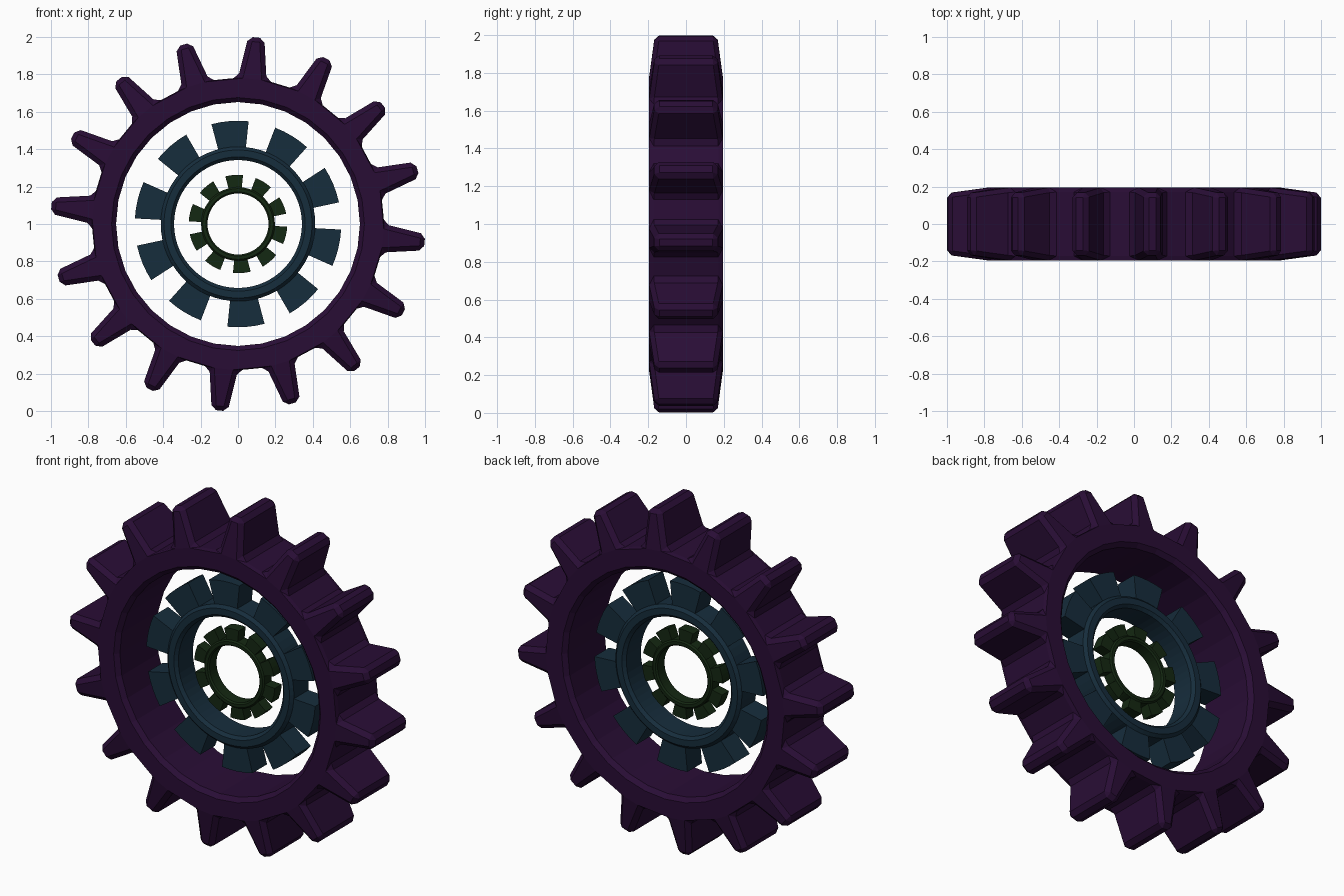
import bpy, bmesh
from math import cos, sin, pi, radians

if "Cube" in bpy.data.objects:
    bpy.data.objects.remove(bpy.data.objects["Cube"])


def material(name, rgb):
    m = bpy.data.materials.new(name)
    m.diffuse_color = (*rgb, 1)
    m.use_nodes = True
    m.node_tree.nodes["Principled BSDF"].inputs["Base Color"].default_value = m.diffuse_color
    return m


def polar(r, a, y):
    # point on a wheel lying in the XZ plane, centred at z = 1
    return (r * cos(a), y, 1 + r * sin(a))


def finish(bm, name, mat):
    bmesh.ops.recalc_face_normals(bm, faces=bm.faces)
    me = bpy.data.meshes.new(name)
    bm.to_mesh(me)
    bm.free()
    ob = bpy.data.objects.new(name, me)
    bpy.context.collection.objects.link(ob)
    me.materials.append(mat)
    return ob


def add_bevel(ob, width):
    b = ob.modifiers.new("bevel", 'BEVEL')
    b.width = width
    b.segments = 1
    b.limit_method = 'ANGLE'
    b.angle_limit = radians(30)


def outer_gear(name, mat, teeth=16):
    r_in, r_root, r_tip = 0.652, 0.782, 1.003
    y_ring, y_tip, tip_half = 0.195, 0.165, radians(2.45)
    step = pi / teeth
    n = teeth * 2
    bm = bmesh.new()
    ring = lambda r, y: [bm.verts.new(polar(r, i * step, y)) for i in range(n)]
    inner = [ring(r_in, -y_ring), ring(r_in, y_ring)]
    root = [ring(r_root, -y_ring), ring(r_root, y_ring)]
    for i in range(n):
        j = (i + 1) % n
        bm.faces.new((inner[0][i], inner[0][j], inner[1][j], inner[1][i]))
        for s in (0, 1):
            bm.faces.new((inner[s][i], inner[s][j], root[s][j], root[s][i]))
        if i % 2 == 0:      # gap between teeth
            bm.faces.new((root[0][i], root[0][j], root[1][j], root[1][i]))
            continue
        mid = (i + 0.5) * step   # tapered tooth
        tip = [[bm.verts.new(polar(r_tip, mid + k * tip_half, y)) for k in (-1, 1)]
               for y in (-y_tip, y_tip)]
        for s in (0, 1):
            bm.faces.new((root[s][i], root[s][j], tip[s][1], tip[s][0]))
        for k, v in ((0, i), (1, j)):
            bm.faces.new((root[0][v], root[1][v], tip[1][k], tip[0][k]))
        bm.faces.new((tip[0][0], tip[0][1], tip[1][1], tip[1][0]))
    add_bevel(finish(bm, name, mat), 0.024)


def inner_gear(name, mat, scale, teeth=10):
    # bevelled ring
    n, r0, r1, y = 60, 0.342 * scale, 0.413 * scale, 0.085 * scale
    bm = bmesh.new()
    prof = [(r0, -y), (r1, -y), (r1, y), (r0, y)]
    loops = [[bm.verts.new(polar(r, 2 * pi * i / n, d)) for r, d in prof]
             for i in range(n)]
    for i in range(n):
        a, b = loops[i], loops[(i + 1) % n]
        for k in range(4):
            m = (k + 1) % 4
            bm.faces.new((a[k], a[m], b[m], b[k]))
    add_bevel(finish(bm, name + "_ring", mat), 0.017 * scale)

    # flared teeth with curved tips
    bm = bmesh.new()
    seg, half, d = 4, radians(10.4), 0.068 * scale
    for t in range(teeth):
        mid = radians(22.5) + t * 2 * pi / teeth
        arc = [mid - half + 2 * half * k / seg for k in range(seg + 1)]
        pts = [(0.38 * scale, a) for a in arc] + [(0.552 * scale, a) for a in reversed(arc)]
        face = bm.faces.new([bm.verts.new(polar(r, a, -d)) for r, a in pts])
        ext = bmesh.ops.extrude_face_region(bm, geom=[face], use_keep_orig=True)
        new = [v for v in ext["geom"] if isinstance(v, bmesh.types.BMVert)]
        bmesh.ops.translate(bm, verts=new, vec=(0, 2 * d, 0))
    finish(bm, name + "_teeth", mat)


outer_gear("outer_gear", material("purple", (0.022, 0.004, 0.036)))
inner_gear("middle_gear", material("teal", (0.008, 0.026, 0.045)), 1.0)
inner_gear("small_gear", material("green", (0.007, 0.021, 0.006)), 0.477)
